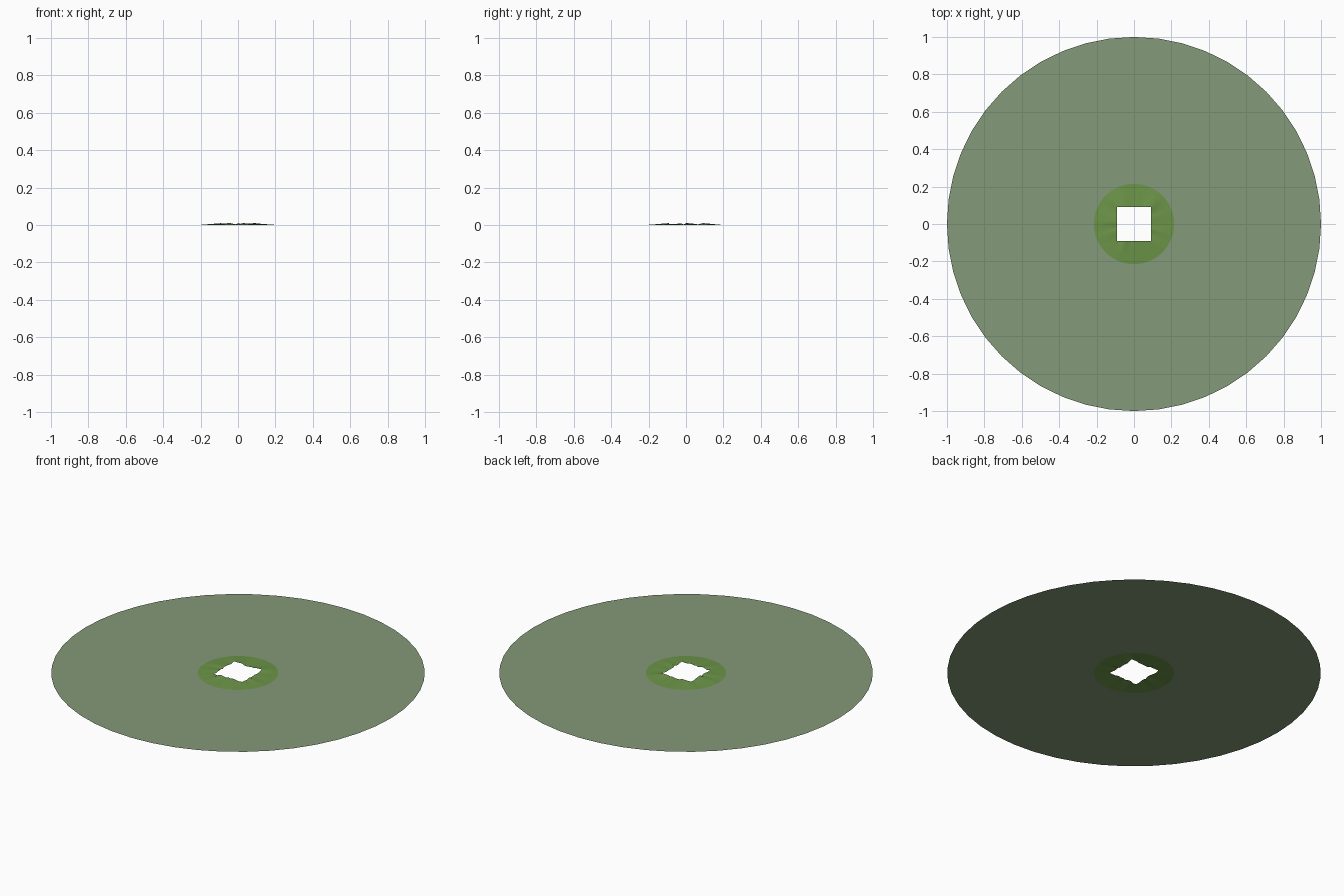
import bpy, math, random

if "Cube" in bpy.data.objects:
    bpy.data.objects.remove(bpy.data.objects["Cube"])

random.seed(4)
N = 48
RING_R, HOLE = 0.215, 0.092


def circle(r):
    return [(r * math.cos(2 * math.pi * i / N), r * math.sin(2 * math.pi * i / N), 0.0) for i in range(N)]


def band(name, loops, color):
    """Skin a stack of closed loops into an open sheet, facing up."""
    verts = [v for loop in loops for v in loop]
    faces = []
    for k in range(len(loops) - 1):
        for i in range(N):
            j = (i + 1) % N
            faces.append((k * N + i, (k + 1) * N + i, (k + 1) * N + j, k * N + j))
    mesh = bpy.data.meshes.new(name)
    mesh.from_pydata(verts, [], faces)
    mesh.shade_smooth()
    mat = bpy.data.materials.new(name + "_colour")
    mat.diffuse_color = color
    mat.use_nodes = True
    mat.node_tree.nodes["Principled BSDF"].inputs["Base Color"].default_value = mat.diffuse_color
    mesh.materials.append(mat)
    obj = bpy.data.objects.new(name, mesh)
    bpy.context.collection.objects.link(obj)
    return obj


# Flat ground disc around the ring
band("ground_disc", [circle(RING_R), circle(1.0)], (0.23, 0.32, 0.19, 1))

# Crumpled collar: square hole blending out to a circle, rising slightly at the hole
outer = circle(RING_R)
square = []
for x, y, _ in outer:
    s = HOLE / max(abs(x), abs(y))
    square.append((x * s, y * s))
bump = [random.uniform(0.001, 0.011) for _ in range(N)]
loops = []
for t in (0.0, 0.33, 0.66, 1.0):
    loops.append([(sx + (ox - sx) * t, sy + (oy - sy) * t, b * (1 - t))
                  for (sx, sy), (ox, oy, _), b in zip(square, outer, bump)])
band("hole_collar", loops, (0.15, 0.30, 0.065, 1))
